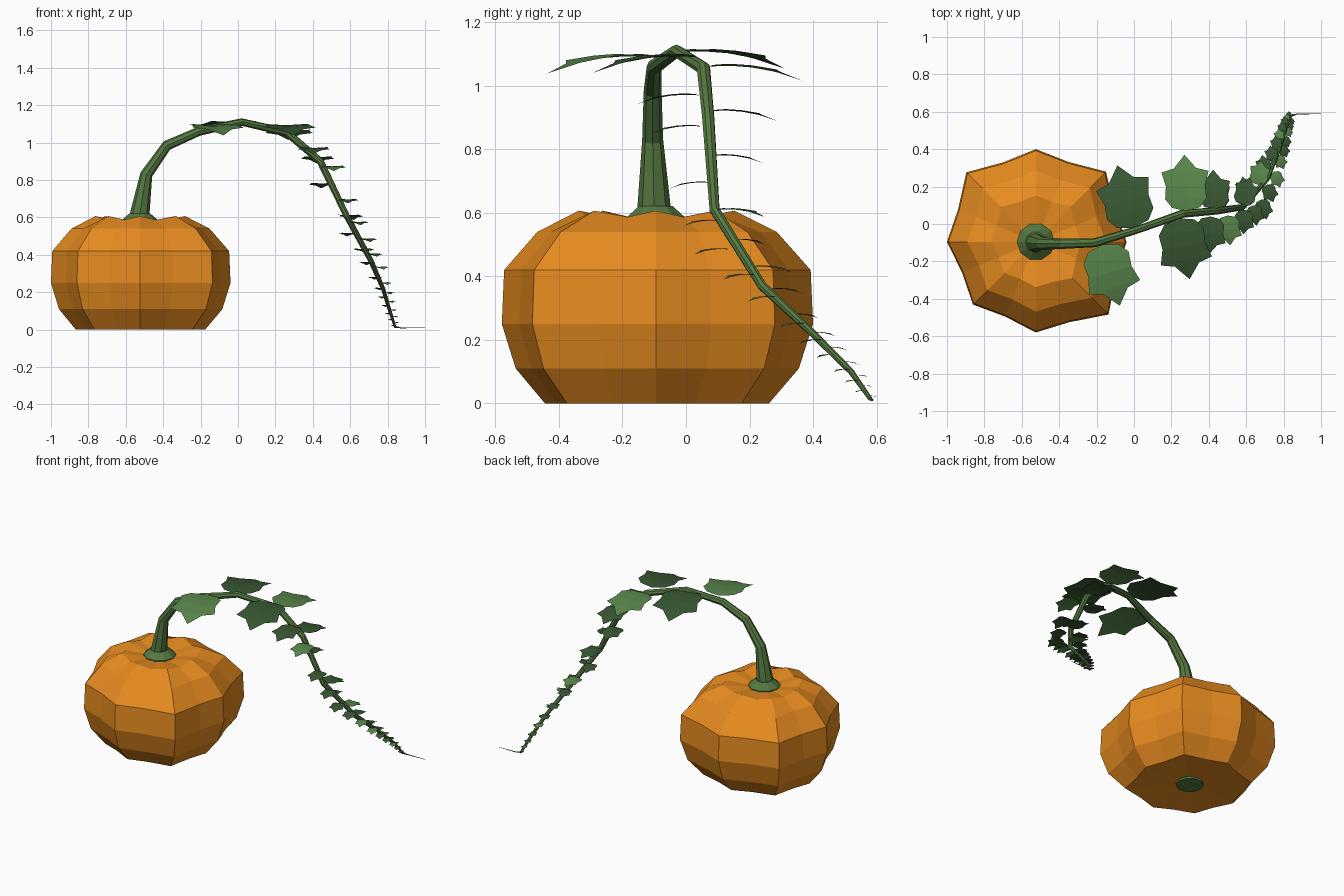
import bpy, bmesh, math
from mathutils import Vector

if "Cube" in bpy.data.objects:
    bpy.data.objects.remove(bpy.data.objects["Cube"])


def material(name, rgb):
    m = bpy.data.materials.new(name)
    m.diffuse_color = (*rgb, 1)
    m.use_nodes = True
    m.node_tree.nodes["Principled BSDF"].inputs["Base Color"].default_value = m.diffuse_color
    return m


ORANGE = material("orange_skin", (0.80, 0.26, 0.014))
VINE = material("vine_green", (0.09, 0.19, 0.053))
LIGHT = material("light_leaf", (0.10, 0.24, 0.07))
DARK = material("dark_leaf", (0.04, 0.095, 0.033))


def finish(bm, name, mat, solid=True):
    if solid:
        bmesh.ops.recalc_face_normals(bm, faces=bm.faces)
    me = bpy.data.meshes.new(name)
    bm.to_mesh(me)
    bm.free()
    me.materials.append(mat)
    ob = bpy.data.objects.new(name, me)
    bpy.context.collection.objects.link(ob)
    return ob


def skin(bm, rings):
    """Join rings of points with quads and cap both ends."""
    vs = [[bm.verts.new(p) for p in r] for r in rings]
    n = len(vs[0])
    for a, b in zip(vs, vs[1:]):
        for i in range(n):
            j = (i + 1) % n
            bm.faces.new((a[i], a[j], b[j], b[i]))
    bm.faces.new(vs[0])
    bm.faces.new(vs[-1])


def circle(c, r, n, u=Vector((1, 0, 0)), v=Vector((0, 1, 0))):
    return [Vector(c) + (u * math.cos(2 * math.pi * i / n) + v * math.sin(2 * math.pi * i / n)) * r
            for i in range(n)]


CX, CY = -0.525, -0.095

# Pumpkin: eight ridges with shallow grooves between them
ridge = [0.485, 0.53, 0.495, 0.525, 0.475, 0.475, 0.485, 0.55]
profile = [(0.21, 0.015), (0.72, 0.0), (0.91, 0.11), (1.0, 0.25), (0.985, 0.42),
           (0.77, 0.54), (0.50, 0.607), (0.21, 0.577)]
rings = []
for f, z in profile:
    ring = []
    for i in range(16):
        k = i // 2
        r, h = ridge[k], z
        if i % 2:
            r = 0.90 * (ridge[k] + ridge[(k + 1) % 8]) / 2
            h = z - 0.02 if z > 0.6 else z
        a = math.pi * i / 8
        ring.append((CX + r * f * math.cos(a), CY + r * f * math.sin(a), h))
    rings.append(ring)
bm = bmesh.new()
skin(bm, rings)
finish(bm, "pumpkin", ORANGE)

# Blossom scar underneath and flared collar under the stem
for name, parts in (("blossom_scar", [(0.085, 0.002), (0.085, 0.02)]),
                    ("stem_collar", [(0.10, 0.565), (0.10, 0.583), (0.055, 0.622)])):
    bm = bmesh.new()
    skin(bm, [circle((CX, CY, z), r, 10) for r, z in parts])
    finish(bm, name, VINE)

# Vine: tapered tube arching from the stem to the ground
path = [(-0.53, -0.10, 0.59, 0.055), (-0.49, -0.105, 0.83, 0.033), (-0.38, -0.105, 0.985, 0.028),
        (-0.21, -0.10, 1.06, 0.024), (0.02, -0.03, 1.11, 0.020), (0.26, 0.055, 1.055, 0.022),
        (0.44, 0.07, 0.90, 0.020), (0.58, 0.09, 0.61, 0.017), (0.71, 0.24, 0.37, 0.015),
        (0.775, 0.40, 0.22, 0.012), (0.812, 0.52, 0.10, 0.010), (0.84, 0.58, 0.015, 0.007),
        (0.87, 0.587, 0.010, 0.003), (1.0, 0.59, 0.010, 0.001)]
pts = [Vector(p[:3]) for p in path]
rings = []
side = Vector((0, 1, 0))
for i, p in enumerate(pts):
    t = (pts[min(i + 1, len(pts) - 1)] - pts[max(i - 1, 0)]).normalized()
    side = (side - t * side.dot(t)).normalized()
    rings.append(circle(p, path[i][3], 8, side, t.cross(side)))
bm = bmesh.new()
skin(bm, rings)
finish(bm, "vine", VINE)

# Leaf outline: (distance along the midrib, half width)
outline = [(0.06, 0.25), (0.22, 0.37), (0.45, 0.35), (0.70, 0.42), (0.76, 0.20)]
count = 0


def leaf(x, y, z, angle, length, mat):
    global count
    count += 1
    c, s = math.cos(math.radians(angle)), math.sin(math.radians(angle))
    bm = bmesh.new()

    def vert(t, w):
        h = 0.10 * t * (1 - t) - 0.15 * t * t + 0.06 * abs(w)
        return bm.verts.new((x + length * (t * c - w * s), y + length * (t * s + w * c), z + length * h))

    root, tip = vert(0, 0), vert(1, 0)
    mid = [vert(t * 0.9 + 0.05, 0) for t, _ in outline]
    for sgn in (1, -1):
        edge = [vert(t, sgn * w) for t, w in outline]
        quads = [(mid[i], mid[i + 1], edge[i + 1], edge[i]) for i in range(len(edge) - 1)]
        for f in quads + [(root, mid[0], edge[0]), (mid[-1], tip, edge[-1])]:
            bm.faces.new(f if sgn > 0 else f[::-1])
    finish(bm, f"leaf_{count:02d}", mat, solid=False)


# Larger leaves in pairs along the arch
for row in ((0.0, -0.02, 1.105, 105, 0.345, DARK), (-0.17, -0.11, 1.09, -74, 0.34, LIGHT),
            (0.28, 0.07, 1.06, 92, 0.30, LIGHT), (0.24, 0.03, 1.09, -80, 0.33, DARK),
            (0.43, 0.08, 0.92, 92, 0.21, DARK), (0.41, 0.04, 0.97, -92, 0.20, DARK),
            (0.45, 0.085, 0.78, 92, 0.16, DARK), (0.50, 0.045, 0.872, -85, 0.16, LIGHT),
            (0.58, 0.10, 0.61, 75, 0.155, DARK), (0.59, 0.075, 0.695, -92, 0.13, DARK),
            (0.60, 0.145, 0.515, 100, 0.11, DARK), (0.64, 0.10, 0.575, -82, 0.11, DARK),
            (0.66, 0.21, 0.43, 80, 0.13, LIGHT), (0.68, 0.13, 0.485, -75, 0.11, DARK),
            (0.70, 0.27, 0.36, 98, 0.10, DARK), (0.71, 0.21, 0.405, -70, 0.10, DARK),
            (0.75, 0.28, 0.335, -70, 0.09, LIGHT)):
    leaf(*row)

# Small leaves shrinking toward the vine tip
N = 13
for i in range(N):
    f = i / (N - 1)
    u = 8.6 + 2.3 * f
    k = int(u)
    p = pts[k].lerp(pts[k + 1], u - k)
    sgn = 1 if i % 2 == 0 else -1
    leaf(p.x - 0.006 * sgn, p.y, p.z, 100 if sgn > 0 else -65, 0.085 - 0.055 * f,
         LIGHT if i % 3 == 1 else DARK)
